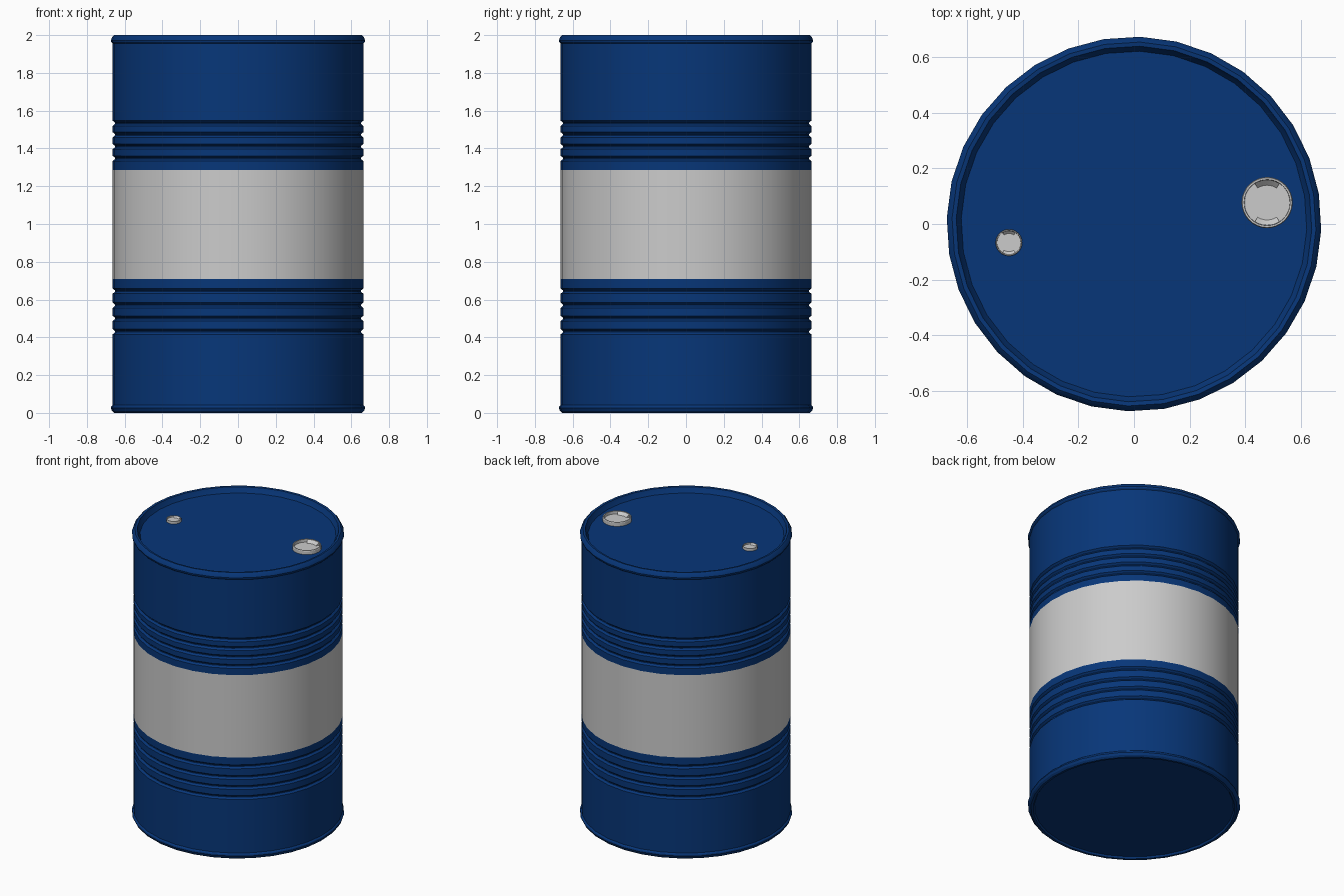
import bpy, bmesh
from math import cos, sin, pi, radians

if "Cube" in bpy.data.objects:
    bpy.data.objects.remove(bpy.data.objects["Cube"])

blue = bpy.data.materials.new("blue_paint")
blue.diffuse_color = (0.0022, 0.037, 0.19, 1)
blue.use_nodes = True
blue.node_tree.nodes["Principled BSDF"].inputs["Base Color"].default_value = blue.diffuse_color
R = 0.664         # body radius
SIDES = 32
TURN = radians(-1.9)


def finish(name, bm, mat=None, fix_normals=True):
    if fix_normals:
        bmesh.ops.recalc_face_normals(bm, faces=bm.faces)
    mesh = bpy.data.meshes.new(name)
    bm.to_mesh(mesh)
    bm.free()
    ob = bpy.data.objects.new(name, mesh)
    bpy.context.collection.objects.link(ob)
    if mat:
        mesh.materials.append(mat)
    bpy.ops.object.select_all(action='DESELECT')
    ob.select_set(True)
    bpy.context.view_layer.objects.active = ob
    bpy.ops.object.shade_smooth_by_angle(angle=radians(25))
    return ob


def lathe(name, profile, sides, mat=None, cap_start=False, cap_end=False,
          centre=(0, 0), turn=TURN):
    """Revolve (radius, z) points, listed bottom to top, about a vertical axis."""
    bm = bmesh.new()
    rings = [[bm.verts.new((centre[0] + r * cos(turn + 2 * pi * i / sides),
                            centre[1] + r * sin(turn + 2 * pi * i / sides), z))
              for i in range(sides)] for r, z in profile]
    for a, b in zip(rings, rings[1:]):
        for i in range(sides):
            j = (i + 1) % sides
            bm.faces.new((a[i], a[j], b[j], b[i]))
    if cap_start:
        bm.faces.new(rings[0][::-1])
    if cap_end:
        bm.faces.new(rings[-1])
    return finish(name, bm, mat, fix_normals=False)


def grooves(heights):
    pts = []
    for z in heights:
        pts += [(R, z - 0.014), (R - 0.013, z - 0.003),
                (R - 0.013, z + 0.003), (R, z + 0.014)]
    return pts


# Lower and upper shells with rolled rims and grooves
lower = [(0.632, 0.012), (0.64, 0), (0.655, 0), (0.667, 0.01), (0.674, 0.025),
         (0.672, 0.034), (R, 0.042)]
lower += grooves((0.43, 0.50, 0.57, 0.645)) + [(R, 0.71)]
lathe("lower_shell", lower, SIDES, blue, cap_start=True)

upper = [(R, 1.287)] + grooves((1.347, 1.41, 1.472, 1.533))
upper += [(R, 1.955), (0.672, 1.963), (0.674, 1.972), (0.667, 1.988), (0.655, 2.0),
          (0.64, 1.998), (0.635, 1.985), (0.622, 1.963)]
lathe("upper_shell_and_lid", upper, SIDES, blue, cap_end=True)

# Plain centre band
lathe("centre_band", [(R, 0.71), (R, 1.287)], SIDES)


# Bung caps: dished disc with two sloping lugs inside the rim
def bung(name, x, y, r, base, top):
    dip = top - 0.22 * r
    lathe(name, [(r, base), (r, top - 0.05 * r), (0.97 * r, top), (0.90 * r, top),
                 (0.89 * r, dip)], 32, cap_end=True, centre=(x, y))
    bm = bmesh.new()
    n = 6
    for mid in (pi / 2, -pi / 2):
        rows = []
        for i in range(n + 1):
            a = mid + radians(-33 + 66 * i / n)
            rows.append([bm.verts.new((x + k * r * cos(a), y + k * r * sin(a), z))
                         for k, z in ((0.89, dip), (0.89, top - 0.02 * r), (0.68, dip))])
        for p, q in zip(rows, rows[1:]):
            for i in range(3):
                j = (i + 1) % 3
                bm.faces.new((p[i], p[j], q[j], q[i]))
        bm.faces.new(rows[0])
        bm.faces.new(rows[-1])
    finish(name + "_lugs", bm)


bung("large_bung", 0.479, 0.077, 0.092, 1.961, 1.99)
bung("small_bung", -0.45, -0.067, 0.048, 1.961, 1.98)
